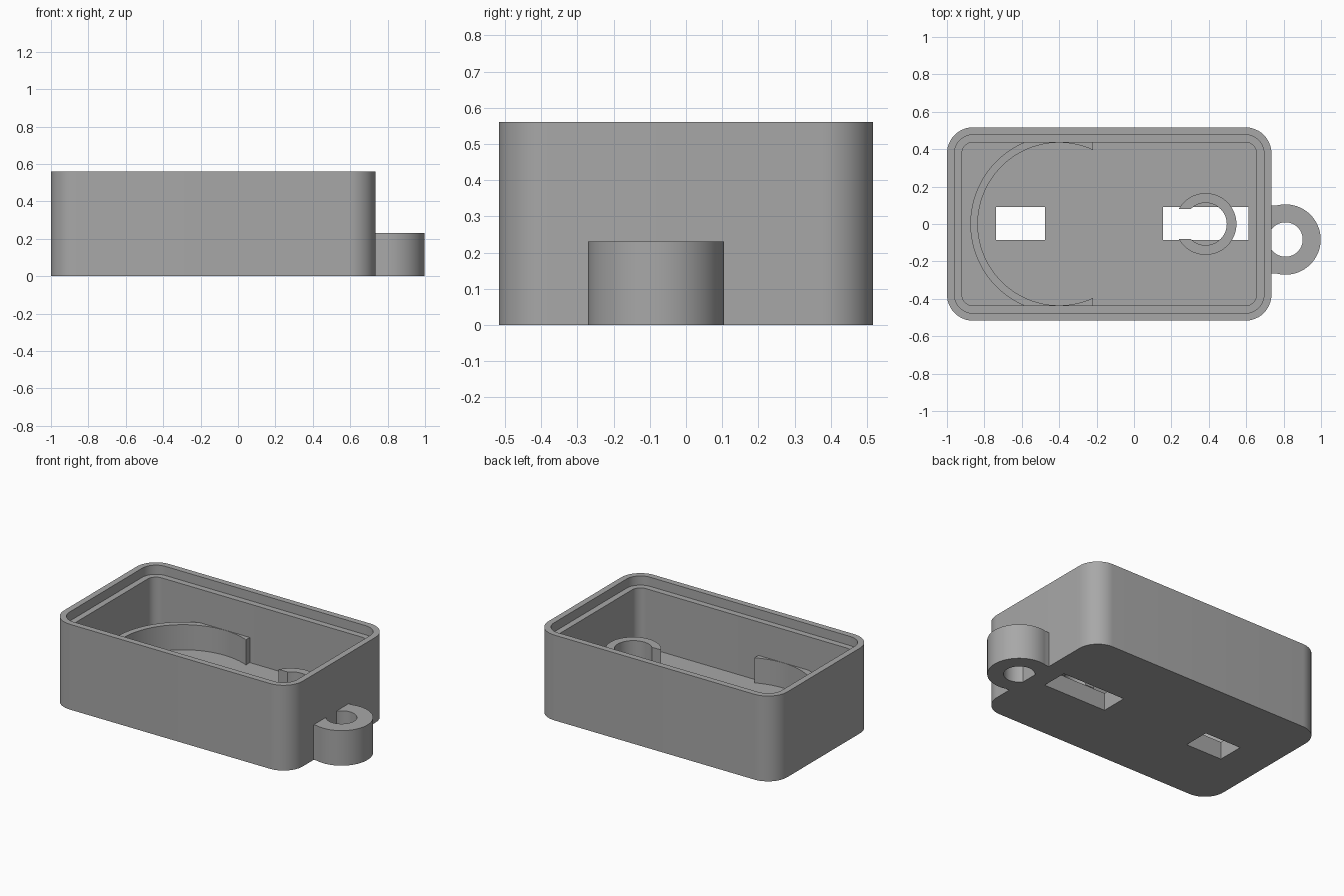
import bpy, bmesh
from math import sin, cos, acos, asin, pi, radians

if "Cube" in bpy.data.objects:
    bpy.data.objects.remove(bpy.data.objects["Cube"])

X0, X1, HALF_W = -1.0, 0.735, 0.517
FLOOR, LEDGE, TOP = 0.115, 0.50, 0.56

grey = bpy.data.materials.new("grey plastic")
grey.use_nodes = True
grey.diffuse_color = (0.39, 0.39, 0.39, 1)
grey.node_tree.nodes["Principled BSDF"].inputs["Base Color"].default_value = grey.diffuse_color


def finish(bm, name):
    bmesh.ops.recalc_face_normals(bm, faces=bm.faces)
    mesh = bpy.data.meshes.new(name)
    bm.to_mesh(mesh)
    bm.free()
    mesh.materials.append(grey)
    obj = bpy.data.objects.new(name, mesh)
    bpy.context.collection.objects.link(obj)
    return obj


def smooth(obj):
    bpy.ops.object.select_all(action="DESELECT")
    obj.select_set(True)
    bpy.context.view_layer.objects.active = obj
    bpy.ops.object.shade_smooth_by_angle(angle=radians(30))


def arc(cx, cy, r, a0, a1, n=48):
    return [(cx + r * cos(a0 + (a1 - a0) * i / n),
             cy + r * sin(a0 + (a1 - a0) * i / n)) for i in range(n + 1)]


def rounded_rect(inset, r=0.14):
    # Case outline moved inwards, with concentric corners
    x0, x1, y = X0 + r, X1 - r, HALF_W - r
    pts = []
    for k, (cx, cy) in enumerate([(x1, y), (x0, y), (x0, -y), (x1, -y)]):
        pts += arc(cx, cy, r - inset, k * pi / 2, (k + 1) * pi / 2, 12)
    return pts


def loft(name, rings):
    # Skin a stack of (outline, height) rings and cap both ends
    bm = bmesh.new()
    loops = [[bm.verts.new((x, y, z)) for x, y in pts] for pts, z in rings]
    for a, b in zip(loops, loops[1:]):
        for i in range(len(a)):
            j = (i + 1) % len(a)
            bm.faces.new((a[i], a[j], b[j], b[i]))
    bm.faces.new(loops[0])
    bm.faces.new(loops[-1])
    return finish(bm, name)


def extrude(name, pts, z0, z1):
    return loft(name, [(pts, z0), (pts, z1)])


# Case: outer wall, stepped rim, ledge, inner wall and floor
case = loft("case", [
    (rounded_rect(0), 0), (rounded_rect(0), TOP),
    (rounded_rect(0.04), TOP), (rounded_rect(0.04), LEDGE),
    (rounded_rect(0.08), LEDGE), (rounded_rect(0.08), FLOOR)])

# Two strap slots through the floor
for x0, x1 in [(-0.737, -0.475), (0.155, 0.613)]:
    pts = [(x0, -0.085), (x1, -0.085), (x1, 0.09), (x0, 0.09)]
    cutter = extrude("slot_cutter", pts, -0.1, 0.2)
    cutter.hide_render = True
    mod = case.modifiers.new("slot", "BOOLEAN")
    mod.operation, mod.solver, mod.object = "DIFFERENCE", "EXACT", cutter
    bpy.context.view_layer.objects.active = case
    bpy.ops.object.modifier_apply(modifier=mod.name)
    bpy.data.objects.remove(cutter)
smooth(case)

# Large half-round retaining wall, trimmed by the side walls
cx, r_in, r_out, cut, side = -0.40, 0.435, 0.475, 0.18, 0.438
a_in, a_out = acos(cut / r_in), acos(cut / r_out)
outer = [(x, max(-side, min(side, y)))
         for x, y in arc(cx, 0, r_out, a_out, 2 * pi - a_out, 80)]
inner = arc(cx, 0, r_in, 2 * pi - a_in, a_in, 80)
smooth(extrude("large_holder_wall", outer + inner, FLOOR, 0.28))

# Small round holder, open towards the large one
cx, r_in, r_out, gap = 0.383, 0.113, 0.165, 0.08
a_in, a_out = pi - asin(gap / r_in), pi - asin(gap / r_out)
pts = arc(cx, 0, r_out, -a_out, a_out) + arc(cx, 0, r_in, a_in, -a_in)
smooth(extrude("small_holder_ring", pts, FLOOR, 0.33))

# Key ring lug on the outside end wall
cx, cy, r_in, r_out, half, root = 0.81, -0.083, 0.092, 0.188, 0.181, 0.72
a_out, a_in = pi - asin(half / r_out), acos((X1 - cx) / r_in)
outer = arc(cx, cy, r_out, -a_out, a_out)
inner = arc(cx, cy, r_in, a_in, -a_in)
pts = ([(root, outer[0][1])] + outer + [(root, outer[-1][1])]
       + [(root, inner[0][1])] + inner + [(root, inner[-1][1])])
smooth(extrude("key_ring_lug", pts, 0, 0.23))
